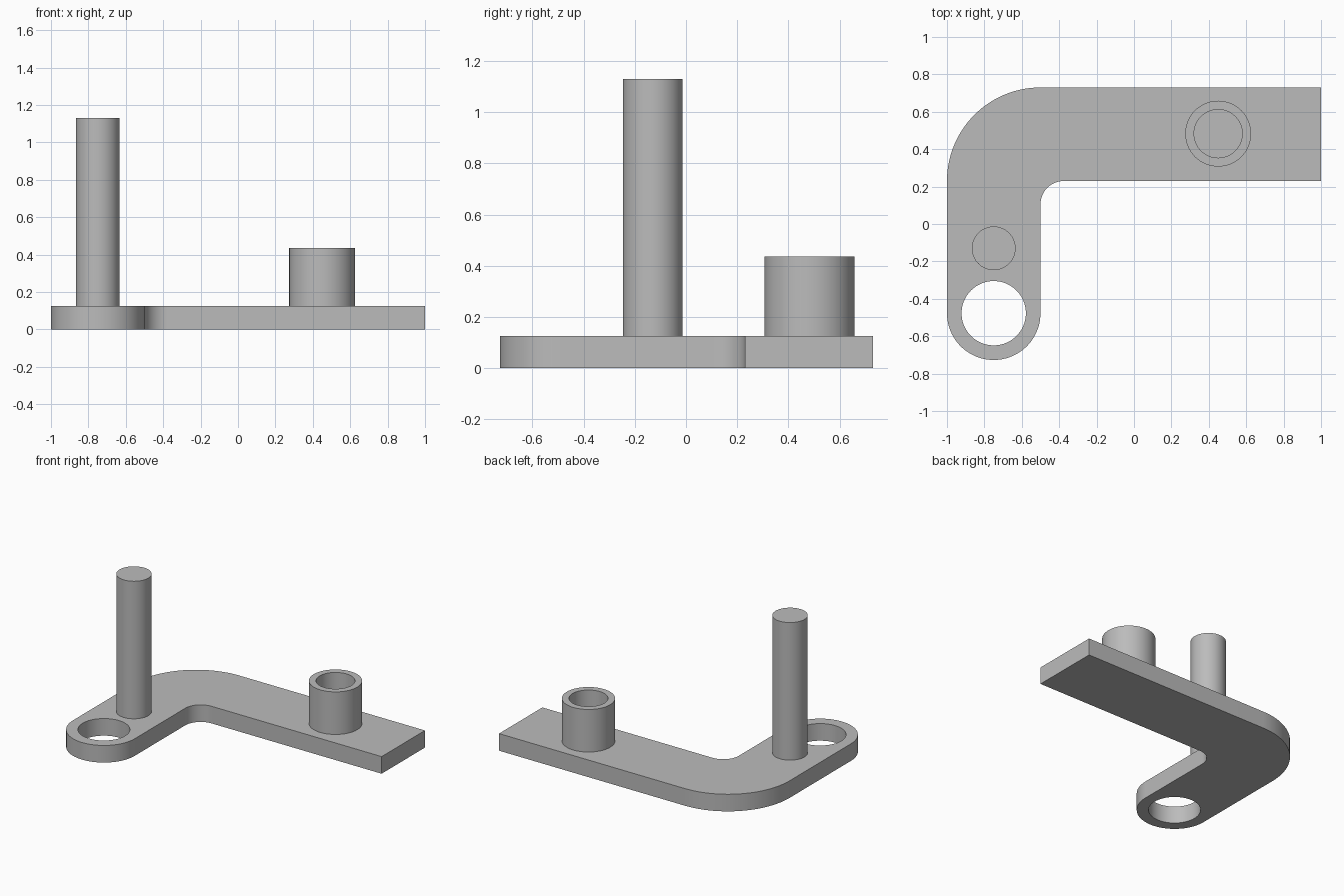
import bpy, bmesh
from math import sin, cos, pi, radians
from mathutils import Matrix, Vector

cube = bpy.data.objects.get("Cube")
if cube:
    bpy.data.objects.remove(cube, do_unlink=True)

THICK = 0.125
STEPS = 64

grey = bpy.data.materials.new("plain grey")
grey.use_nodes = True
colour = (0.5, 0.5, 0.5, 1)
grey.diffuse_color = colour
grey.node_tree.nodes["Principled BSDF"].inputs["Base Color"].default_value = colour


def arc(cx, cy, r, start, end, steps):
    """Points along an arc, angles in degrees."""
    angles = [radians(start + (end - start) * i / steps) for i in range(steps + 1)]
    return [(cx + r * cos(a), cy + r * sin(a)) for a in angles]


def finish(name, bm):
    bmesh.ops.recalc_face_normals(bm, faces=bm.faces)
    mesh = bpy.data.meshes.new(name)
    bm.to_mesh(mesh)
    bm.free()
    mesh.materials.append(grey)
    obj = bpy.data.objects.new(name, mesh)
    bpy.context.collection.objects.link(obj)
    bpy.ops.object.select_all(action='DESELECT')
    obj.select_set(True)
    bpy.context.view_layer.objects.active = obj
    bpy.ops.object.shade_smooth_by_angle(angle=radians(30))
    return obj


def plate(name, loops, height):
    """Extrude flat loops; the inner loops become holes."""
    bm = bmesh.new()
    edges = []
    for loop in loops:
        verts = [bm.verts.new((x, y, 0)) for x, y in loop]
        edges += [bm.edges.new((a, b)) for a, b in zip(verts, verts[1:] + verts[:1])]
    bmesh.ops.triangle_fill(bm, edges=edges, use_beauty=True, normal=(0, 0, 1))
    ext = bmesh.ops.extrude_face_region(bm, geom=bm.faces[:], use_keep_orig=True)
    top = [v for v in ext["geom"] if isinstance(v, bmesh.types.BMVert)]
    bmesh.ops.translate(bm, verts=top, vec=(0, 0, height))
    return finish(name, bm)


def lathe(name, x, y, profile):
    """Spin a radius/height profile about a vertical axis."""
    bm = bmesh.new()
    verts = [bm.verts.new((r, 0, z)) for r, z in profile]
    edges = [bm.edges.new(pair) for pair in zip(verts, verts[1:])]
    bmesh.ops.spin(bm, geom=verts + edges, cent=(0, 0, 0), axis=(0, 0, 1),
                   angle=2 * pi, steps=STEPS, use_duplicate=False)
    bmesh.ops.remove_doubles(bm, verts=bm.verts, dist=0.0001)
    bmesh.ops.transform(bm, matrix=Matrix.Translation(Vector((x, y, 0))), verts=bm.verts)
    return finish(name, bm)


# Bent arm: square end, rounded bend, rounded eye end
outline = [(1, 0.23), (1, 0.73)]
outline += arc(-0.5, 0.23, 0.5, 90, 180, 32)
outline += arc(-0.75, -0.477, 0.25, 180, 360, 48)
outline += arc(-0.375, 0.105, 0.125, 180, 90, 20)
eye_hole = arc(-0.75, -0.477, 0.172, 0, 360, STEPS)[:-1]
plate("bent_arm", [outline, eye_hole], THICK)

# Tall solid pin beside the eye
lathe("tall_pin", -0.75, -0.13,
      [(0, THICK), (0.117, THICK), (0.117, 1.13), (0, 1.13)])

# Short hollow socket on the long arm
lathe("hollow_socket", 0.45, 0.483,
      [(0.176, THICK), (0.176, 0.436), (0.129, 0.436), (0.129, THICK)])
